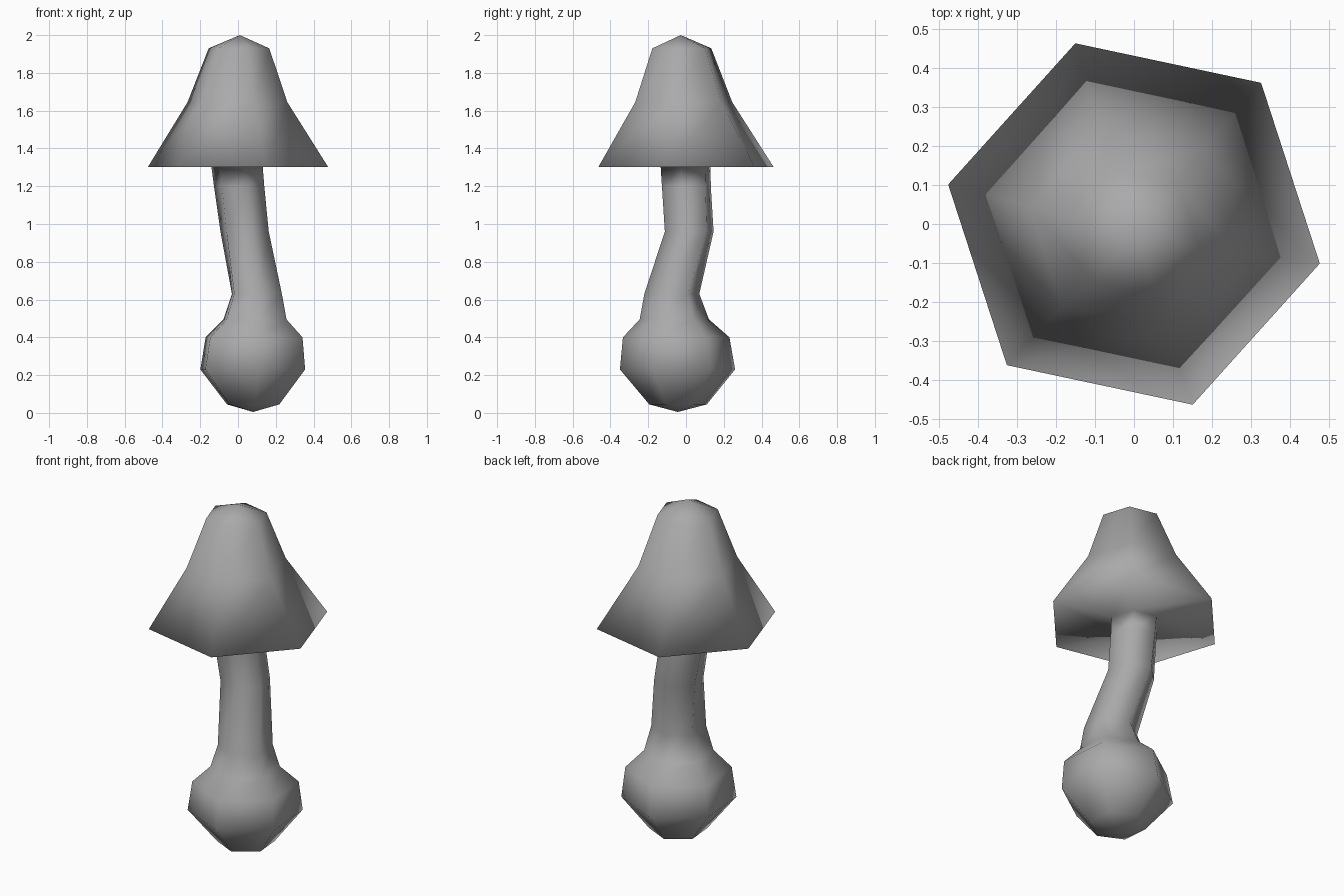
import bpy
import bmesh
from math import cos, sin, radians

SIDES = 6

default = bpy.data.objects.get("Cube")
if default:
    bpy.data.objects.remove(default, do_unlink=True)

grey = bpy.data.materials.new("plain_grey")
grey.use_nodes = True
colour = (0.4, 0.4, 0.4, 1)
grey.diffuse_color = colour
grey.node_tree.nodes["Principled BSDF"].inputs["Base Color"].default_value = colour

# Rings as (centre x, centre y, height, radius, twist in degrees)
bulb = [(.08, -.042, .045, .153, -25), (.078, -.045, .23, .306, -25),
        (.085, -.052, .40, .283, -25), (.09, -.062, .495, .184, -25)]
stem = [(.10, -.075, .63, .146, -25), (.035, .017, .96, .133, -16),
        (.006, .002, 1.2, .136, -12), (-.005, -.002, 1.303, .139, -12)]
cap = [(0, 0, 1.303, .487, -12), (-.003, -.012, 1.645, .27, -12),
       (.005, -.022, 1.93, .164, -12)]
base_tip = (.08, -.043, .005)
cap_tip = (.01, -.028, 2.0)


def add_ring(bm, x, y, z, radius, twist):
    angles = [radians(twist + i * 360 / SIDES) for i in range(SIDES)]
    return [bm.verts.new((x + radius * cos(a), y + radius * sin(a), z)) for a in angles]


def bridge(bm, lower, upper):
    for i in range(SIDES):
        j = (i + 1) % SIDES
        bm.faces.new((lower[i], lower[j], upper[j], upper[i]))


def close(bm, ring, tip):
    point = bm.verts.new(tip)
    for i in range(SIDES):
        bm.faces.new((ring[i], ring[(i + 1) % SIDES], point))


# One continuous skin: bulb, bent stem, flat underside and bell-shaped cap
bm = bmesh.new()
rings = [add_ring(bm, *r) for r in bulb + stem + cap]
for lower, upper in zip(rings, rings[1:]):
    bridge(bm, lower, upper)
close(bm, rings[0][::-1], base_tip)
close(bm, rings[-1], cap_tip)
bmesh.ops.recalc_face_normals(bm, faces=bm.faces)
for face in bm.faces:
    face.smooth = True

mesh = bpy.data.meshes.new("mushroom")
bm.to_mesh(mesh)
bm.free()
mesh.materials.append(grey)
mushroom = bpy.data.objects.new("mushroom", mesh)
bpy.context.collection.objects.link(mushroom)
